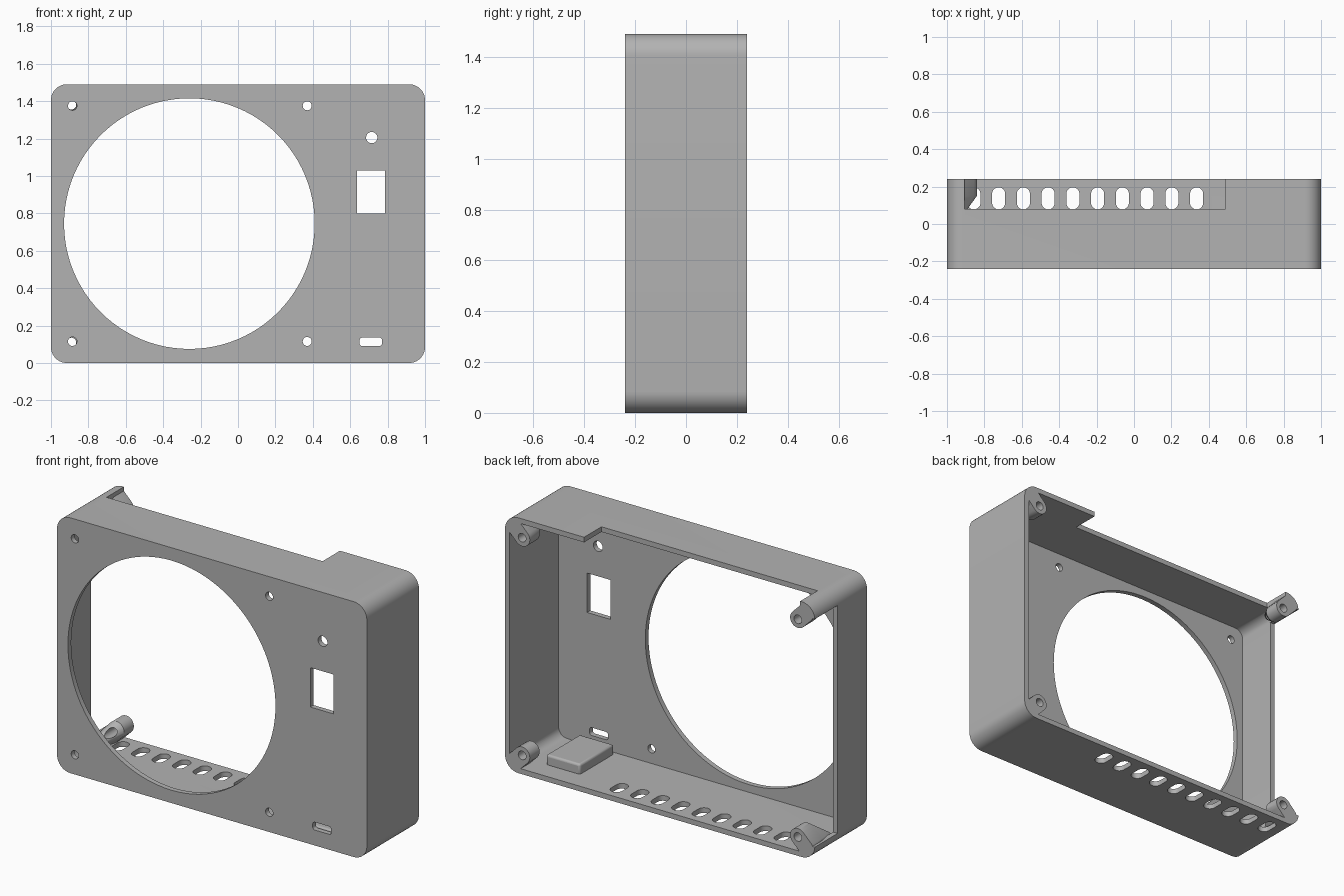
import bpy, bmesh, math
from mathutils import Vector

cube = bpy.data.objects.get("Cube")
if cube:
    bpy.data.objects.remove(cube, do_unlink=True)

W, H, D = 2.0, 1.49, 0.48          # width, height, depth
WALL = 0.03
BACK = D / 2

grey = bpy.data.materials.new("light_grey")
grey.use_nodes = True
COLOUR = (0.45, 0.45, 0.45, 1)
grey.diffuse_color = COLOUR
grey.node_tree.nodes["Principled BSDF"].inputs["Base Color"].default_value = COLOUR


def add_object(name, bm):
    bmesh.ops.recalc_face_normals(bm, faces=bm.faces)
    mesh = bpy.data.meshes.new(name)
    bm.to_mesh(mesh)
    bm.free()
    mesh.materials.append(grey)
    obj = bpy.data.objects.new(name, mesh)
    bpy.context.collection.objects.link(obj)
    return obj


def rounded_rect(cx, cy, w, h, r, steps=10):
    """Outline of a rounded rectangle; a full radius gives a circle or slot."""
    points = []
    for quarter, (sx, sy) in enumerate([(1, 1), (-1, 1), (-1, -1), (1, -1)]):
        for i in range(steps + 1):
            a = (quarter + i / steps) * math.pi / 2
            points.append((cx + sx * (w / 2 - r) + r * math.cos(a),
                           cy + sy * (h / 2 - r) + r * math.sin(a)))
    return points


def prism(name, outline, start, end, axis="Y"):
    """Extrude an outline along y (outline in x, z) or z (outline in x, y)."""
    def place(p, d):
        return (p[0], d, p[1]) if axis == "Y" else (p[0], p[1], d)
    bm = bmesh.new()
    lower = [bm.verts.new(place(p, start)) for p in outline]
    upper = [bm.verts.new(place(p, end)) for p in outline]
    bm.faces.new(lower)
    bm.faces.new(upper)
    n = len(outline)
    for i in range(n):
        j = (i + 1) % n
        bm.faces.new((lower[i], lower[j], upper[j], upper[i]))
    bmesh.ops.remove_doubles(bm, verts=bm.verts, dist=1e-5)
    return add_object(name, bm)


def box(name, x0, x1, y0, y1, z0, z1):
    return prism(name, [(x0, z0), (x1, z0), (x1, z1), (x0, z1)], y0, y1)


def circle(x, z, r, steps=8):
    return rounded_rect(x, z, 2 * r, 2 * r, r, steps)


def combine(target, other, operation="DIFFERENCE"):
    other.hide_render = True
    mod = target.modifiers.new("combine", "BOOLEAN")
    mod.operation = operation
    mod.solver = "EXACT"
    mod.object = other
    bpy.context.view_layer.objects.active = target
    bpy.ops.object.modifier_apply(modifier=mod.name)
    bpy.data.objects.remove(other, do_unlink=True)


# Shell, open at the back
case = prism("case", rounded_rect(0, H / 2, W, H, 0.085), -BACK, BACK)
combine(case, prism("cavity", rounded_rect(0, H / 2, W - 2 * WALL, H - 2 * WALL, 0.055),
                    -BACK + WALL, BACK + 0.1))

# Notches in the top wall and the right side wall
combine(case, box("top_notch", -0.905, 0.49, 0.08, 0.4, H - 0.1, H + 0.1))
combine(case, box("side_notch", -1.1, -0.94, 0.03, 0.4, 0.08, H - 0.08))

# Front panel openings
front = (-BACK - 0.1, -BACK + 0.1)
combine(case, prism("fan_opening", circle(-0.26, H / 2, 0.67, 24), *front))
for x in (-0.885, 0.37):
    for z in (0.115, H - 0.115):
        combine(case, prism("fan_screw_hole", circle(x, z, 0.024), *front))
combine(case, prism("button_hole", circle(0.715, 1.205, 0.03), *front))
combine(case, box("switch_opening", 0.635, 0.785, *front, 0.80, 1.03))
combine(case, prism("cable_opening", rounded_rect(0.71, 0.113, 0.12, 0.046, 0.015), *front))

# Row of vent slots in the floor
for i in range(10):
    outline = rounded_rect(-0.856 + 0.1323 * i, 0.137, 0.07, 0.118, 0.035)
    combine(case, prism("vent_slot", outline, -0.1, 0.06, "Z"))

# Screw bosses in the back corners, tapering into the walls
for sx in (-1, 1):
    for sz in (-1, 1):
        x, z = sx * 0.89, H / 2 + sz * (H / 2 - 0.11)
        bm = bmesh.new()
        rings = [(0, 0.05, BACK), (0, 0.05, 0.15), (0.055, 0.025, 0.04),
                 (0.055, 0.05, BACK), (0.055, 0.05, 0.15)]
        for shift, r, y in rings:
            for px, pz in circle(x + sx * shift, z + sz * shift, r, 6):
                # Keep the boss just inside the outer skin
                px = max(-0.985, min(0.985, px))
                pz = max(0.015, min(H - 0.015, pz))
                corner = Vector((sx * 0.915, H / 2 + sz * (H / 2 - 0.085)))
                out = Vector((px, pz)) - corner
                if out.x * sx > 0 and out.y * sz > 0 and out.length > 0.07:
                    px, pz = corner + out.normalized() * 0.07
                bm.verts.new((px, y, pz))
        bmesh.ops.remove_doubles(bm, verts=bm.verts, dist=1e-4)
        hull = bmesh.ops.convex_hull(bm, input=bm.verts)
        spare = {g for g in hull["geom_interior"] + hull["geom_unused"]
                 if isinstance(g, bmesh.types.BMVert)}
        bmesh.ops.delete(bm, geom=list(spare), context="VERTS")
        combine(case, add_object("screw_boss", bm), "UNION")
        combine(case, prism("screw_hole", circle(x, z, 0.025), 0.0, BACK + 0.1))

# Raised pad behind the cable opening
pad = box("board_pad", 0.60, 0.82, -0.19, 0.12, 0.02, 0.088)
bevel = pad.modifiers.new("soft_edges", "BEVEL")
bevel.width = 0.012
bevel.segments = 3

for obj in (case, pad):
    bpy.ops.object.select_all(action="DESELECT")
    obj.select_set(True)
    bpy.context.view_layer.objects.active = obj
    bpy.ops.object.shade_smooth_by_angle(angle=math.radians(30))
